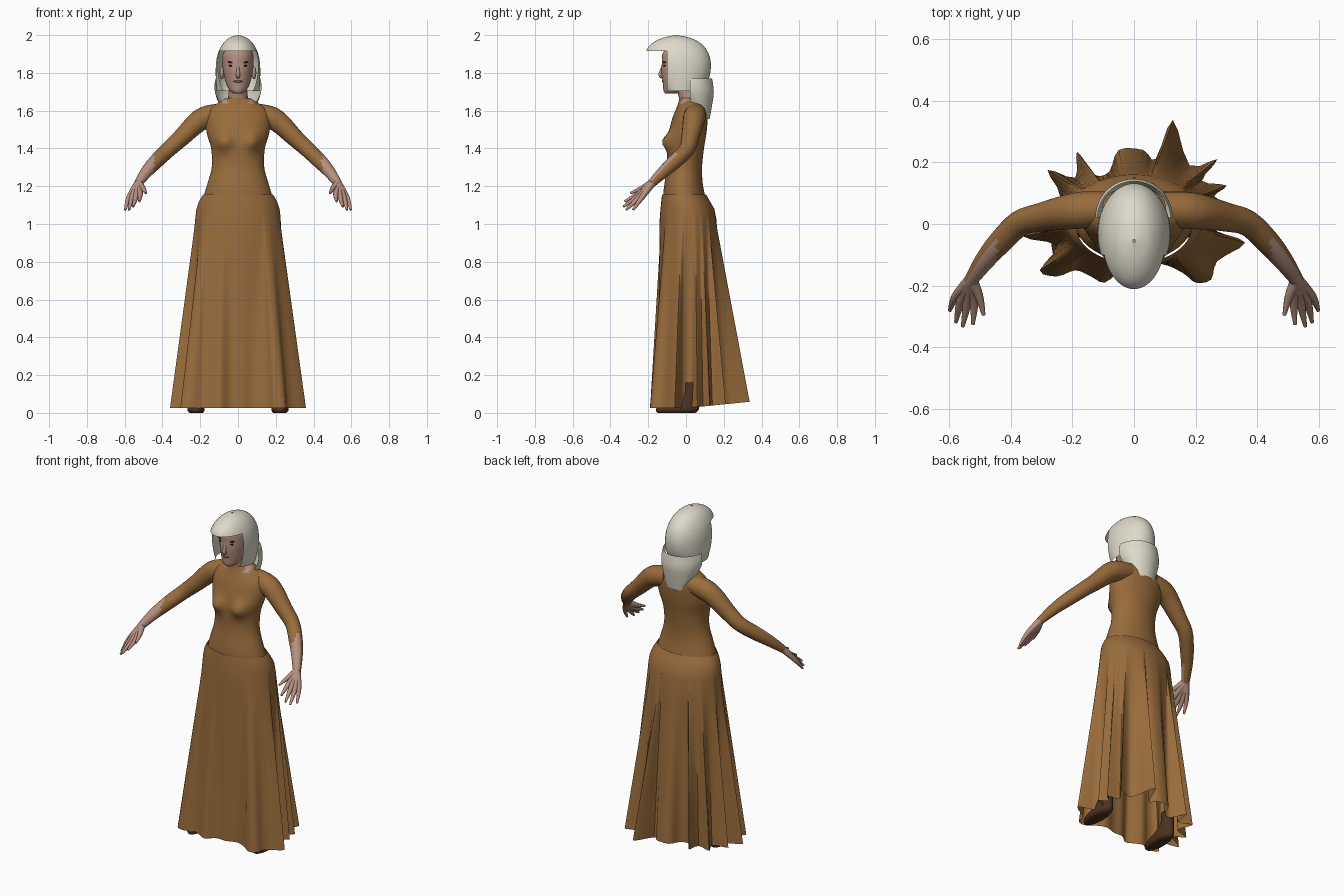
import bpy, bmesh, math
from mathutils import Vector

cube = bpy.data.objects.get("Cube")
if cube:
    bpy.data.objects.remove(cube)


def material(name, rgb):
    m = bpy.data.materials.new(name)
    m.use_nodes = True
    m.diffuse_color = (*rgb, 1)
    m.node_tree.nodes["Principled BSDF"].inputs["Base Color"].default_value = (*rgb, 1)
    return m


cloth = material("brown_cloth", (.32, .15, .045))
skin = material("skin", (.47, .28, .215))
hair_white = material("white_hair", (.73, .70, .59))
leather = material("dark_leather", (.07, .032, .016))
dark = material("dark_brow", (.025, .015, .012))
lip = material("lip", (.30, .13, .11))


def finish(name, bm, mats, rule=None, angle=50):
    bmesh.ops.recalc_face_normals(bm, faces=bm.faces)
    if rule:
        for f in bm.faces:
            f.material_index = int(rule(f.calc_center_median(), f.normal))
    me = bpy.data.meshes.new(name)
    bm.to_mesh(me)
    bm.free()
    ob = bpy.data.objects.new(name, me)
    bpy.context.collection.objects.link(ob)
    for m in mats:
        me.materials.append(m)
    bpy.ops.object.select_all(action='DESELECT')
    ob.select_set(True)
    bpy.context.view_layer.objects.active = ob
    bpy.ops.object.shade_smooth_by_angle(angle=math.radians(angle))
    return ob


def spline(pts, steps, closed=False):
    """Catmull-Rom interpolation of tuples."""
    pts = [Vector(p) for p in pts]
    n = len(pts)
    get = (lambda i: pts[i % n]) if closed else (lambda i: pts[max(0, min(n - 1, i))])
    out = []
    for i in range(n if closed else n - 1):
        a, b, c, d = (get(i + k) for k in (-1, 0, 1, 2))
        for s in range(steps):
            t = s / steps
            out.append(b + (c - a) * (t / 2) + (a * 2 - b * 5 + c * 4 - d) * (t * t / 2)
                       + (b * 3 - a - c * 3 + d) * (t ** 3 / 2))
    return out if closed else out + [pts[-1]]


def skin_rings(rings, caps=True):
    bm = bmesh.new()
    rows = [[bm.verts.new(p) for p in r] for r in rings]
    n = len(rows[0])
    for a, b in zip(rows, rows[1:]):
        for i in range(n):
            bm.faces.new((a[i], a[(i + 1) % n], b[(i + 1) % n], b[i]))
    if caps:
        bm.faces.new(rows[0])
        bm.faces.new(rows[-1])
    return bm


def ellipse(z, hw, front, back, angles):
    cy, ry = (front + back) / 2, (back - front) / 2
    return [Vector((hw * math.cos(a), cy + ry * math.sin(a), z)) for a in angles]


def loft(profile, n=40, steps=3, caps=True):
    """Rings given as height, half width, front y, back y."""
    angles = [math.tau * i / n for i in range(n)]
    return skin_rings([ellipse(*p, angles) for p in spline(profile, steps)], caps)


def tube(path, n=12, steps=3):
    """Round tube; path points are x, y, z, radius."""
    pts = spline(path, steps)
    rings = []
    for i, p in enumerate(pts):
        d = pts[min(i + 1, len(pts) - 1)].xyz - pts[max(i - 1, 0)].xyz
        u = d.cross(Vector((.3, -.8, .6))).normalized()
        v = d.cross(u).normalized()
        rings.append([p.xyz + (u * math.cos(math.tau * k / n) + v * math.sin(math.tau * k / n)) * p.w
                      for k in range(n)])
    return skin_rings(rings)


def blob(name, mat, loc, size, tilt=0):
    bm = bmesh.new()
    bmesh.ops.create_uvsphere(bm, u_segments=16, v_segments=10, radius=1)
    ob = finish(name, bm, [mat])
    ob.location, ob.scale, ob.rotation_euler = loc, size, (0, tilt, 0)


# Bodice with shaped bust and small open collar notches
bm = loft([(1.08, .19, -.11, .11), (1.15, .18, -.12, .1), (1.22, .16, -.113, .088),
           (1.3, .139, -.102, .085), (1.4, .142, -.1, .095), (1.48, .165, -.092, .108),
           (1.56, .17, -.072, .115), (1.61, .15, -.052, .11), (1.645, .1, -.04, .1),
           (1.668, .062, -.036, .08)], n=48, steps=4)
for v in bm.verts:
    if v.co.y < 0:
        r2 = ((abs(v.co.x) - .078) / .045) ** 2 + ((v.co.z - 1.435) / .045) ** 2
        v.co.y -= .043 * math.exp(-r2)
finish("bodice", bm, [cloth, skin],
       lambda c, n: c.z > 1.638 and c.y < .03 and .055 < abs(c.x) < .085)

# Pleated skirt: hip ellipse blended into a folded hem
hem = spline([(.02, -.15), (.09, -.13), (.16, -.16), (.2, -.19), (.25, -.18), (.27, -.12),
              (.36, -.06), (.26, -.02), (.25, .03), (.31, .06), (.26, .09), (.3, .125),
              (.22, .14), (.27, .21), (.18, .19), (.126, .337), (.07, .21), (.03, .24),
              (-.05, .24), (-.08, .17), (-.13, .16), (-.185, .235), (-.19, .15),
              (-.28, .175), (-.24, .09), (-.33, .06), (-.26, .02), (-.36, -.04),
              (-.25, -.07), (-.305, -.15), (-.25, -.17), (-.19, -.15), (-.14, -.17),
              (-.095, -.19), (-.04, -.15)], 3, closed=True)
angles = [math.atan2(p.y / .25, p.x / .34) for p in hem]
rings = [ellipse(*r, angles) for r in
         ((1.155, .186, -.127, .107), (1.12, .207, -.131, .127), (1.08, .22, -.135, .15),
          (1.03, .226, -.139, .16))]
low = [Vector((p.x, p.y, .025 + .1 * max(0, p.y))) for p in hem]
hip = rings[-1]
rows = 8
for k in range(1, rows + 1):
    rings.append([a.lerp(b, k / rows) for a, b in zip(hip, low)])
finish("skirt", skin_rings(rings, caps=False), [cloth], angle=60)

# Neck and head
finish("neck", loft([(1.6, .065, -.025, .09), (1.66, .054, -.035, .075),
                     (1.72, .048, -.05, .06), (1.77, .048, -.05, .06)], n=24), [skin])
finish("head", loft([(1.69, .022, -.108, -.05), (1.705, .042, -.119, -.02), (1.74, .062, -.122, .03),
                     (1.8, .077, -.13, .08), (1.85, .082, -.128, .09),
                     (1.9, .08, -.125, .09), (1.95, .05, -.09, .05)]), [skin])
finish("nose", tube([(0, -.118, 1.848, .006), (0, -.131, 1.81, .009),
                     (0, -.134, 1.788, .012), (0, -.122, 1.776, .008)]), [skin])
blob("mouth", lip, (0, -.12, 1.755), (.024, .008, .006))

# Paired face parts
for side, s in (("left", 1), ("right", -1)):
    blob(side + "_eye", dark, (s * .035, -.113, 1.838), (.014, .008, .005))
    blob(side + "_brow", dark, (s * .037, -.113, 1.855), (.02, .008, .004), -s * .2)
    blob(side + "_ear", skin, (s * .085, -.035, 1.8), (.012, .02, .034))

# Hair cap, cut open around the face below the fringe
bm = loft([(1.705, .113, -.13, .085), (1.76, .117, -.165, .118), (1.82, .118, -.192, .131),
           (1.87, .114, -.207, .129), (1.915, .102, -.211, .113), (1.955, .08, -.182, .08),
           (1.985, .048, -.125, .025), (2.0, .004, -.06, -.05)], n=48, caps=False)
FRINGE, SIDE = 1.915, -.1
for co, no in (((0, 0, FRINGE), (0, 0, 1)), ((0, SIDE, 0), (0, 1, 0))):
    bmesh.ops.bisect_plane(bm, geom=bm.verts[:] + bm.edges[:] + bm.faces[:],
                           plane_co=co, plane_no=no)
gone = [f for f in bm.faces if f.calc_center_median().z < FRINGE
        and f.calc_center_median().y < SIDE]
bmesh.ops.delete(bm, geom=gone, context='FACES')
finish("hair_cap", bm, [hair_white])

# Long hair falling on the back with a rounded lower edge
TOP = 1.77
bm = loft([(TOP, .118, -.1, .138), (1.7, .125, -.1, .147), (1.63, .118, -.1, .138),
           (1.555, .095, -.08, .125)], n=48, steps=5, caps=False)
bmesh.ops.bisect_plane(bm, geom=bm.verts[:] + bm.edges[:] + bm.faces[:],
                       plane_co=(0, .02, 0), plane_no=(0, -1, 0), clear_outer=True)
for v in bm.verts:
    t = max(0, min(1, (v.co.y - .02) / .09))
    v.co.z = TOP - (TOP - v.co.z) * (.58 + .42 * t)
finish("back_hair", bm, [hair_white])

# Arms, hands and shoes
arm = [(.08, .05, 1.585, .055), (.165, .045, 1.566, .06), (.22, .038, 1.535, .056),
       (.3, .022, 1.457, .047), (.37, .002, 1.393, .042), (.435, -.06, 1.33, .039),
       (.485, -.12, 1.275, .032), (.53, -.185, 1.212, .022)]
wrist = (.528, -.18, 1.217, .021)
fingers = {"thumb": [(.502, -.235, 1.188, .014), (.487, -.295, 1.163, .006)],
           "index_finger": [(.518, -.25, 1.16, .015), (.522, -.325, 1.12, .006)],
           "middle_finger": [(.54, -.255, 1.147, .015), (.555, -.332, 1.092, .006)],
           "ring_finger": [(.561, -.25, 1.138, .015), (.577, -.318, 1.075, .006)],
           "little_finger": [(.578, -.235, 1.138, .014), (.597, -.28, 1.075, .006)]}
for side, s in (("left", 1), ("right", -1)):
    def mirror(path):
        return [(s * p[0], *p[1:]) for p in path]

    inner = Vector((-.45 * s, -.75, .4))
    finish(side + "_arm", tube(mirror(arm), n=20, steps=4), [cloth, skin],
           lambda c, n: abs(c.x) > .445 and n.dot(inner) > 0)
    for name, path in fingers.items():
        finish(side + "_" + name, tube(mirror([wrist] + path), n=10, steps=4), [skin])
    # Shoe: ankle, heel and toe
    finish(side + "_shoe", loft([(0, .035, -.15, .05), (.012, .045, -.16, .065),
                                 (.03, .045, -.15, .07), (.055, .038, -.09, .07),
                                 (.1, .035, -.02, .065), (.16, .036, -.01, .065)], n=24),
           [leather])
    bpy.context.object.location.x = s * .222
